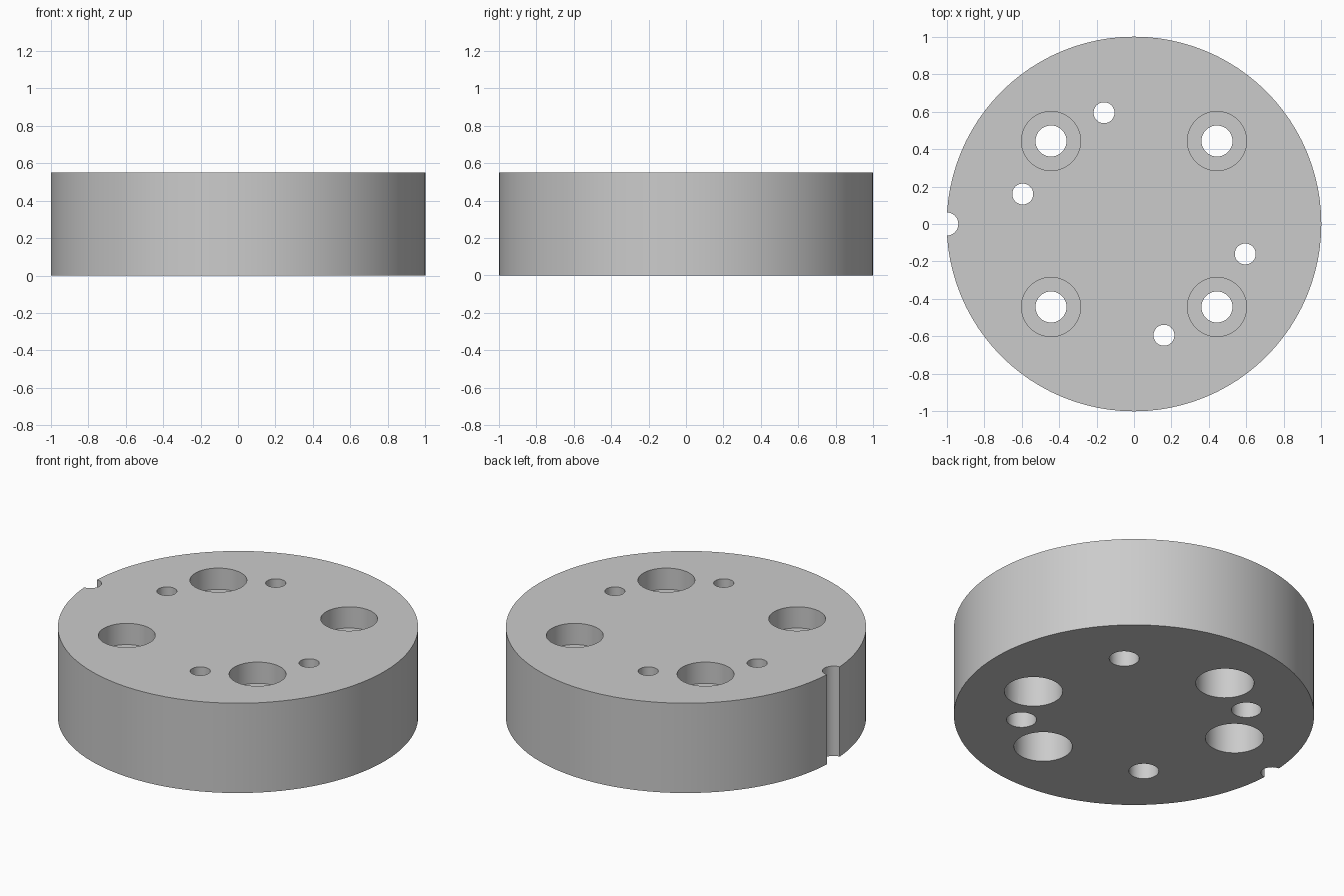
import bpy
import bmesh
from math import cos, sin, tau, radians

HEIGHT = 0.55
OVER = 0.05  # how far cutters reach past the faces

cube = bpy.data.objects.get("Cube")
if cube:
    bpy.data.objects.remove(cube, do_unlink=True)

steel = bpy.data.materials.new("plain_grey")
steel.use_nodes = True
grey = (0.6, 0.6, 0.6, 1.0)
steel.diffuse_color = grey
steel.node_tree.nodes["Principled BSDF"].inputs["Base Color"].default_value = grey


def turned(name, profile, x=0.0, y=0.0, sides=48):
    """Closed solid of revolution from (radius, z) points, bottom to top."""
    bm = bmesh.new()
    rings = [[bm.verts.new((r * cos(tau * i / sides), r * sin(tau * i / sides), z))
              for i in range(sides)] for r, z in profile]
    for low, high in zip(rings, rings[1:]):
        for i in range(sides):
            j = (i + 1) % sides
            bm.faces.new((low[i], low[j], high[j], high[i]))
    bm.faces.new(rings[0][::-1])
    bm.faces.new(rings[-1])
    mesh = bpy.data.meshes.new(name)
    bm.to_mesh(mesh)
    bm.free()
    mesh.materials.append(steel)
    obj = bpy.data.objects.new(name, mesh)
    obj.location = (x, y, 0)
    bpy.context.collection.objects.link(obj)
    return obj


# Round body
flange = turned("flange_disc", [(1, 0), (1, HEIGHT)], sides=96)

# Bolt holes, with a shallow counterbore on top
LEDGE = HEIGHT - 0.13
bolt = [(0.083, -OVER), (0.083, LEDGE), (0.158, LEDGE), (0.158, HEIGHT + OVER)]
cutters = [turned("bolt_hole_cutter", bolt, 0.443 * sx, 0.443 * sy)
           for sx in (-1, 1) for sy in (-1, 1)]

# Narrow holes, with a deep counterbore underneath
STEP = 0.35
narrow = [(0.162, -OVER), (0.162, STEP), (0.056, STEP), (0.056, HEIGHT + OVER)]
for s in (-1, 1):
    for x, y in ((0.16, -0.594), (0.594, -0.16)):
        cutters.append(turned("narrow_hole_cutter", narrow, s * x, s * y))

# Locating notch in the rim
cutters.append(turned("notch_cutter", [(0.062, -OVER), (0.062, HEIGHT + OVER)], -1))

# Cut everything, then drop the cutters
bpy.ops.object.select_all(action="DESELECT")
flange.select_set(True)
bpy.context.view_layer.objects.active = flange
for cutter in cutters:
    cutter.hide_render = True
    mod = flange.modifiers.new("cut", "BOOLEAN")
    mod.operation = "DIFFERENCE"
    mod.solver = "EXACT"
    mod.object = cutter
    bpy.ops.object.modifier_apply(modifier=mod.name)
    bpy.data.objects.remove(cutter, do_unlink=True)

bpy.ops.object.shade_smooth_by_angle(angle=radians(30))
